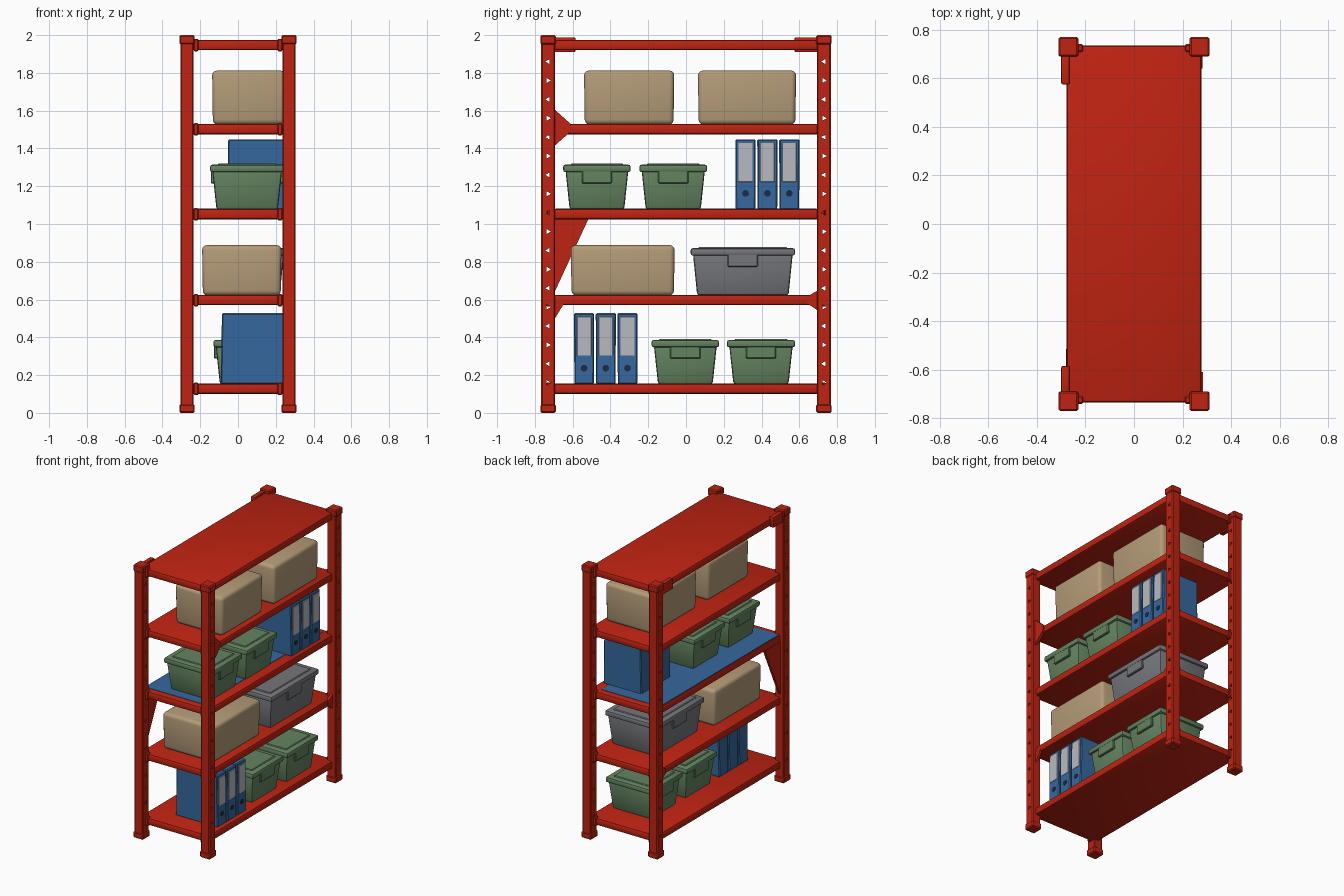
import bpy, bmesh, math
from mathutils import Matrix

cube = bpy.data.objects.get("Cube")
if cube:
    bpy.data.objects.remove(cube, do_unlink=True)


def material(name, rgb):
    m = bpy.data.materials.new(name)
    m.use_nodes = True
    m.diffuse_color = (*rgb, 1)
    m.node_tree.nodes["Principled BSDF"].inputs["Base Color"].default_value = (*rgb, 1)
    return m


RED = material("rack red", (0.52, 0.017, 0.006))
TAN = material("cardboard tan", (0.46, 0.33, 0.19))
GREEN = material("bin green", (0.127, 0.23, 0.117))
GREY = material("bin grey", (0.18, 0.184, 0.2))
BLUE = material("binder blue", (0.037, 0.138, 0.34))
LABEL = material("label grey", (0.48, 0.49, 0.53))
DARK = material("hole dark", (0.012, 0.025, 0.06))
parts = []


def finish(name, bm, mat):
    bmesh.ops.recalc_face_normals(bm, faces=bm.faces)
    me = bpy.data.meshes.new(name)
    bm.to_mesh(me)
    bm.free()
    me.materials.append(mat)
    ob = bpy.data.objects.new(name, me)
    bpy.context.collection.objects.link(ob)
    parts.append(ob)
    return ob


def add_block(bm, x, y, z, taper=(0, 0), bevel=0.0, segments=2):
    """Block between ranges; the bottom shrinks by taper on each side."""
    made = bmesh.ops.create_cube(bm, size=1)["verts"]
    for v in made:
        low = v.co.z < 0
        for i, (a, b) in enumerate((x, y, z)):
            inset = taper[i] if i < 2 and low else 0
            v.co[i] = a + inset if v.co[i] < 0 else b - inset
    if bevel:
        edges = {e for v in made for e in v.link_edges}
        bmesh.ops.bevel(bm, geom=list(edges), offset=bevel, segments=segments,
                        profile=0.5, affect='EDGES')


def block(name, x, y, z, mat, taper=(0, 0), bevel=0.0, segments=2):
    bm = bmesh.new()
    add_block(bm, x, y, z, taper, bevel, segments)
    return finish(name, bm, mat)


def prism(name, points, x0, x1, mat):
    """Extrude a y-z outline along x."""
    bm = bmesh.new()
    face = bm.faces.new([bm.verts.new((x0, y, z)) for y, z in points])
    ext = bmesh.ops.extrude_face_region(bm, geom=[face])
    for v in ext["geom"]:
        if isinstance(v, bmesh.types.BMVert):
            v.co.x = x1
    return finish(name, bm, mat)


# Cutter for the rows of triangular slots through the uprights
bm = bmesh.new()
for sy in (-1, 1):
    for i in range(18):
        place = (Matrix.Translation((0, sy * 0.73, 0.16 + i * 0.1))
                 @ Matrix.Rotation(math.pi / 2, 4, 'Y')
                 @ Matrix.Rotation(math.pi * (i % 2), 4, 'Z'))
        bmesh.ops.create_cone(bm, cap_ends=True, segments=3, radius1=0.015,
                              radius2=0.015, depth=1, matrix=place)
cutter = finish("slot_cutter", bm, RED)
cutter.hide_render = True
parts.remove(cutter)

# Uprights with feet and caps
for sx, side in ((-1, "right"), (1, "left")):
    for sy, end in ((-1, "front"), (1, "back")):
        def span(c, half, s):
            return tuple(sorted((s * (c - half), s * (c + half))))
        post = block(f"{end}_{side}_upright", span(0.27, 0.035, sx),
                     span(0.73, 0.037, sy), (0.02, 1.98), RED, bevel=0.006, segments=1)
        mod = post.modifiers.new("slots", 'BOOLEAN')
        mod.operation = 'DIFFERENCE'
        mod.object = cutter
        mod.solver = 'EXACT'
        bpy.context.view_layer.objects.active = post
        bpy.ops.object.modifier_apply(modifier=mod.name)
        for tag, z in (("foot", (0, 0.045)), ("cap", (1.95, 2.0))):
            block(f"{end}_{side}_{tag}", span(0.27, 0.041, sx),
                  span(0.73, 0.041, sy), z, RED, bevel=0.007, segments=1)
bpy.data.objects.remove(cutter, do_unlink=True)

# Shelves with collars where they meet the uprights
TOPS = (0.155, 0.625, 1.08, 1.53, 1.975)
for n, top in enumerate(TOPS):
    block(f"shelf_{n + 1}", (-0.278, 0.278), (-0.735, 0.735), (top - 0.055, top),
          RED, bevel=0.014)
    for sx in (-1, 1):
        for sy in (-1, 1):
            x, y = sx * 0.222, sy * 0.725
            block("shelf_collar", (x - 0.012, x + 0.012), (y - 0.016, y + 0.016),
                  (top - 0.061, top + 0.005), RED, bevel=0.005, segments=1)
block("shelf_top_panel", (-0.27, 0.2), (-0.69, 0.69), (1.078, 1.083), BLUE)

# Gusset plates
prism("large_gusset", [(-0.7, 1.03), (-0.515, 1.03), (-0.7, 0.63)], -0.28, -0.262, RED)
prism("upper_gusset", [(-0.7, 1.61), (-0.61, 1.53), (-0.61, 1.49), (-0.7, 1.41)],
      0.265, 0.285, RED)
prism("lower_gusset", [(-0.7, 0.58), (-0.645, 0.58), (-0.7, 0.49)], 0.262, 0.28, RED)
for x in (-0.285, 0.262):
    prism("back_gusset", [(0.7, 0.65), (0.64, 0.615), (0.64, 0.58), (0.7, 0.54)],
          x, x + 0.02, RED)
for y in ((-0.7, -0.585), (0.575, 0.7)):
    block("top_bracket", (-0.3, -0.265), y, (1.91, 1.988), RED, bevel=0.006)


# Stored goods
def carton(name, x, y, z):
    block(name, x, y, z, TAN, taper=(0.004, 0.004), bevel=0.025, segments=3)


def bin_box(name, x, y, z, mat):
    (x0, x1), (y0, y1), (z0, z1) = x, y, z
    rim = z1 - 0.045
    block(name + "_body", (x0 + 0.012, x1 - 0.012), (y0 + 0.012, y1 - 0.012),
          (z0, rim + 0.01), mat, taper=(0.022, 0.022), bevel=0.014)
    block(name + "_lid", x, y, (rim, z1 - 0.006), mat, bevel=0.011)
    block(name + "_lid_panel", (x0 + 0.04, x1 - 0.04), (y0 + 0.04, y1 - 0.04),
          (z1 - 0.016, z1), mat, bevel=0.005, segments=1)
    mid = (y0 + y1) / 2
    for xe in (x0 + 0.015, x1 - 0.015):
        block(name + "_handle", (xe - 0.011, xe + 0.011), (mid - 0.08, mid + 0.08),
              (rim - 0.06, rim + 0.01), mat, bevel=0.005, segments=1)


def binders(name, x, y, z):
    (x0, x1), (y0, y1), (z0, z1) = x, y, z
    step = (y1 - y0) / 3
    for i in range(3):
        a = y0 + i * step
        c = a + step / 2
        block(f"{name}_{i + 1}", x, (a + 0.004, a + step - 0.004), z, BLUE,
              taper=(-0.006, 0.002), bevel=0.006, segments=1)
        block(f"{name}_label_{i + 1}", (x1 - 0.001, x1 + 0.006), (c - 0.038, c + 0.038),
              (z1 - 0.225, z1 - 0.018), LABEL, bevel=0.002, segments=1)
        bm = bmesh.new()
        bmesh.ops.create_cone(bm, cap_ends=True, segments=10, radius1=0.018,
                              radius2=0.018, depth=0.009, matrix=Matrix.Translation(
                                  (x1 + 0.003, c, z0 + 0.085))
                              @ Matrix.Rotation(math.pi / 2, 4, 'Y'))
        finish(f"{name}_finger_hole_{i + 1}", bm, DARK)


s1, s2, s3, s4 = (t - 0.003 for t in TOPS[:4])
binders("lower_binder", (-0.085, 0.245), (-0.597, -0.252), (s1, 0.528))
bin_box("lower_bin_1", (-0.13, 0.25), (-0.182, 0.175), (s1, 0.392), GREEN)
bin_box("lower_bin_2", (-0.13, 0.25), (0.217, 0.577), (s1, 0.392), GREEN)

carton("middle_carton", (-0.19, 0.23), (-0.61, -0.06), (s2, 0.888))
bin_box("grey_bin", (-0.17, 0.255), (0.025, 0.577), (s2, 0.878), GREY)

bin_box("upper_bin_1", (-0.148, 0.245), (-0.65, -0.293), (s3, 1.32), GREEN)
bin_box("upper_bin_2", (-0.148, 0.245), (-0.247, 0.112), (s3, 1.32), GREEN)
binders("upper_binder", (-0.052, 0.245), (0.257, 0.605), (s3, 1.448))

carton("top_carton_1", (-0.137, 0.25), (-0.54, -0.062), (s4, 1.812))
carton("top_carton_2", (-0.137, 0.25), (0.063, 0.583), (s4, 1.812))

# Shade smooth, keeping hard edges
bpy.ops.object.select_all(action='DESELECT')
for ob in parts:
    ob.select_set(True)
bpy.context.view_layer.objects.active = parts[0]
bpy.ops.object.shade_smooth_by_angle(angle=math.radians(35))
